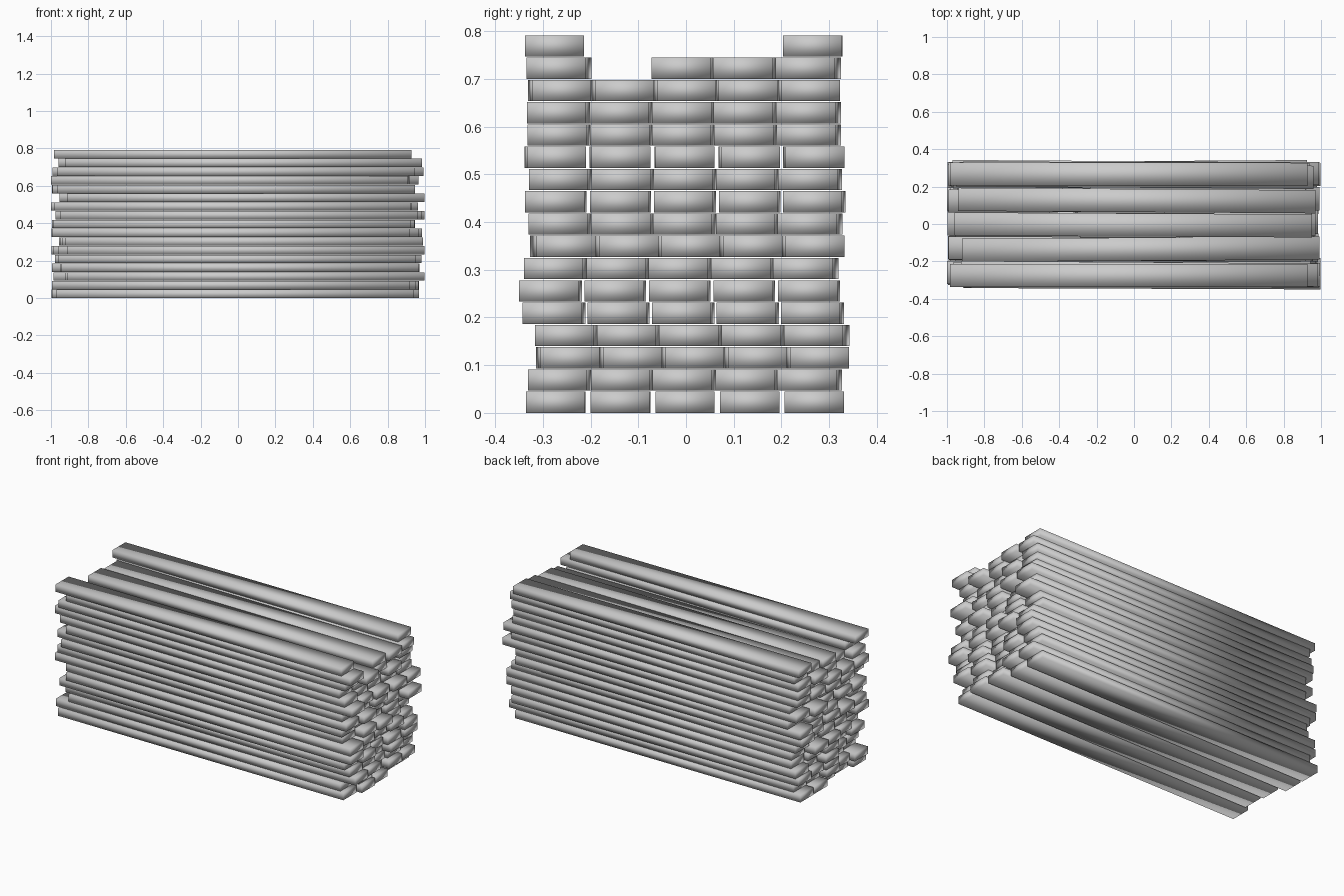
import bpy, bmesh, random
from mathutils import Matrix, Vector

if "Cube" in bpy.data.objects:
    bpy.data.objects.remove(bpy.data.objects["Cube"])

random.seed(7)
LENGTH, WIDTH, THICK = 1.91, 0.124, 0.0445
PITCH_Y, PITCH_Z = 0.1355, 0.0467

# Per layer, bottom to top: sideways offset and yaw
LAYERS = [(-.005, 0), (-.005, -.006), (.010, .006), (.010, -.007), (-.009, -.004),
          (-.016, -.003), (-.013, -.007), (0, .007), (-.004, -.006), (-.005, -.003),
          (-.004, -.005), (-.006, .002), (-.007, -.005), (-.007, -.006), (-.007, .005),
          (-.008, -.006), (-.008, -.001)]
# Columns present in the incomplete layers
COLUMNS = {15: (0, 2, 3, 4), 16: (0, 4)}
# Lengthwise shift of the exposed top planks
SHIFT = {(16, 0): -.028, (16, 4): -.028, (14, 1): .036, (15, 2): -.004, (15, 3): .015}


def plank(name, x, y, z, yaw):
    """One smooth-shaded plain board."""
    bm = bmesh.new()
    bmesh.ops.create_cube(bm, size=1)
    bmesh.ops.scale(bm, vec=Vector((LENGTH, WIDTH, THICK)), verts=bm.verts)
    for f in bm.faces:
        f.smooth = True
    me = bpy.data.meshes.new(name)
    bm.to_mesh(me)
    bm.free()
    ob = bpy.data.objects.new(name, me)
    ob.matrix_world = Matrix.Translation((x, y, z)) @ Matrix.Rotation(yaw, 4, 'Z')
    bpy.context.collection.objects.link(ob)


# Stack of planks
for i, (off, yaw) in enumerate(LAYERS):
    for c in COLUMNS.get(i, range(5)):
        x = SHIFT.get((i, c), random.uniform(-.045, .045))
        y = (c - 2) * (PITCH_Y - .005 * (i != 0) * (abs(yaw) > .004)) + off
        plank(f"plank_{i + 1}_{c + 1}", x, y + .003,
              THICK / 2 + i * PITCH_Z, yaw + random.uniform(-.001, .001))
